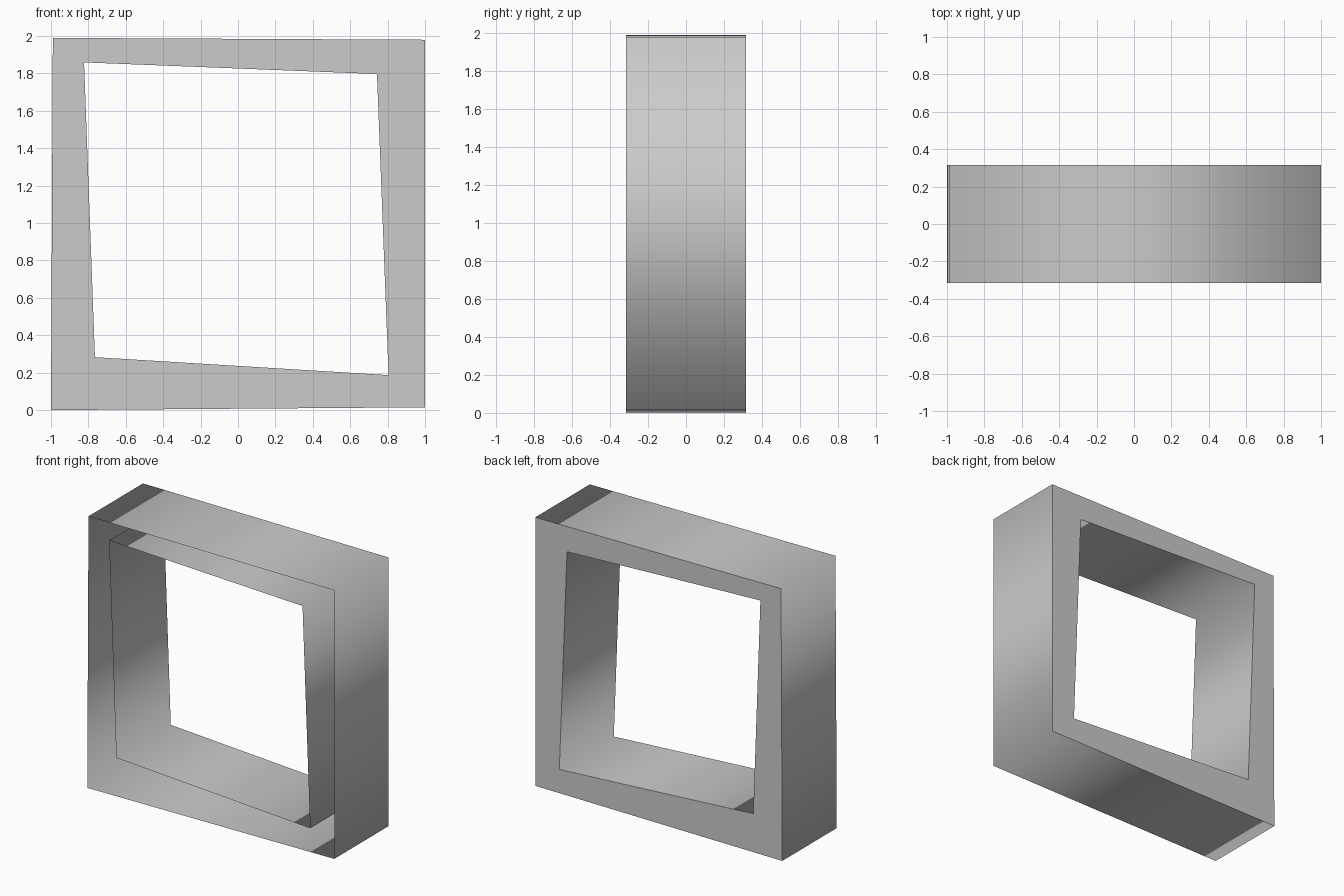
import bpy

if "Cube" in bpy.data.objects:
    bpy.data.objects.remove(bpy.data.objects["Cube"])

DEPTH = 0.315  # half depth along y

# Corner profiles (x, z), clockwise seen from the front, starting top left
OUTER = [(-0.99, 1.99), (1.0, 1.98), (1.0, 0.015), (-1.0, 0.0)]
INNER = [(-0.823, 1.859), (0.743, 1.797), (0.805, 0.187), (-0.765, 0.283)]


def make_object(name, verts, faces, smooth):
    mesh = bpy.data.meshes.new(name)
    mesh.from_pydata(verts, [], faces)
    mesh.polygons.foreach_set("use_smooth", [smooth] * len(faces))
    mesh.update()
    obj = bpy.data.objects.new(name, mesh)
    bpy.context.collection.objects.link(obj)
    return obj


def ring(profile, y):
    return [(x, y, z) for x, z in profile]


def wall(name, profile, outward):
    n = len(profile)
    verts = ring(profile, -DEPTH) + ring(profile, DEPTH)
    faces = [(i, (i + 1) % n, (i + 1) % n + n, i + n) for i in range(n)]
    if not outward:
        faces = [f[::-1] for f in faces]
    return make_object(name, verts, faces, True)


# Outer and inner walls, smooth around the corners
wall("outer_wall", OUTER, True)
wall("inner_wall", INNER, False)

# Flat back ring; the front is left open
make_object("back_panel", ring(OUTER, DEPTH) + ring(INNER, DEPTH),
            [(i, (i + 1) % 4, (i + 1) % 4 + 4, i + 4) for i in range(4)], False)

# Make the back ring face +y
back = bpy.data.objects["back_panel"].data
if back.polygons[0].normal.y < 0:
    back.flip_normals()
